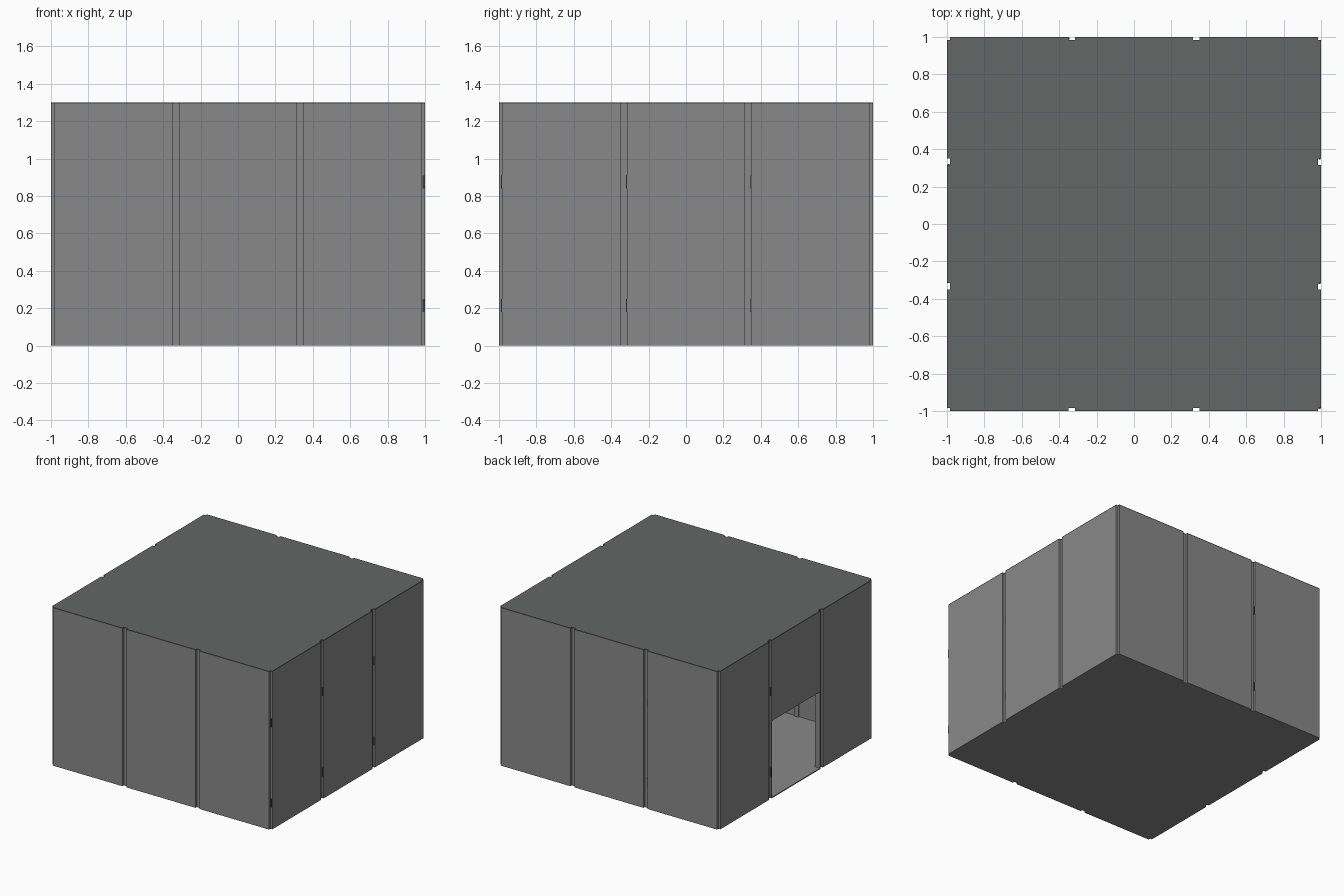
import bpy, bmesh, math
from mathutils import Matrix

if "Cube" in bpy.data.objects:
    bpy.data.objects.remove(bpy.data.objects["Cube"])

H = 1.30      # overall height
T = 0.008     # floor and roof plate thickness
D = 0.983     # bottom plane of the grooves between panels
IN = 0.965    # inner wall face
PANELS = [(-D, -0.35), (-0.315, 0.315), (0.35, D)]


def material(name, rgb):
    m = bpy.data.materials.new(name)
    m.diffuse_color = (*rgb, 1)
    m.use_nodes = True
    m.node_tree.nodes["Principled BSDF"].inputs["Base Color"].default_value = m.diffuse_color
    return m


WALL = material("wall grey", (0.25, 0.25, 0.25))
ROOF = material("roof dark grey", (0.122, 0.135, 0.132))
DARK = material("hinge dark grey", (0.05, 0.05, 0.05))


def finish(bm, name, mat):
    bmesh.ops.recalc_face_normals(bm, faces=bm.faces)
    me = bpy.data.meshes.new(name)
    bm.to_mesh(me)
    bm.free()
    me.materials.append(mat)
    ob = bpy.data.objects.new(name, me)
    bpy.context.collection.objects.link(ob)
    return ob


def boxes(name, items, mat, side=0):
    """Boxes given on the front wall, turned to wall number `side`."""
    bm = bmesh.new()
    for x0, x1, y0, y1, z0, z1 in items:
        m = (Matrix.Translation(((x0 + x1) / 2, (y0 + y1) / 2, (z0 + z1) / 2))
             @ Matrix.Diagonal((x1 - x0, y1 - y0, z1 - z0, 1)))
        bmesh.ops.create_cube(bm, size=1, matrix=m)
    bm.transform(Matrix.Rotation(side * math.pi / 2, 4, 'Z'))
    return finish(bm, name, mat)


def notched_plate(name, z, mat):
    """Square plate with notches following the grooves."""
    bm = bmesh.new()
    verts = []
    for k in range(4):
        rot = Matrix.Rotation(k * math.pi / 2, 3, 'Z')
        for a, b in PANELS:
            for x, y in ((a, -D), (a, -1), (b, -1), (b, -D)):
                if (x, y) == (D, -D):
                    continue  # shared with the next side
                v = bm.verts.new((x, y, z))
                v.co = rot @ v.co
                verts.append(v)
    f = bm.faces.new(verts)
    r = bmesh.ops.extrude_face_region(bm, geom=[f])
    for v in r["geom"]:
        if isinstance(v, bmesh.types.BMVert):
            v.co.z += T
    return finish(bm, name, mat)


notched_plate("floor", 0, WALL)
notched_plate("roof", H - T, ROOF)

SIDES = ["front", "right", "back", "left"]
for k, side in enumerate(SIDES):
    # wall panels, with the half-height opening in the left wall
    for i, (a, b) in enumerate(PANELS):
        items = [(a, b, -1, -IN, T, H - T)]
        if side == "left" and i == 1:
            items = [(a, b, -1, -IN, 0.635, H - T),
                     (a, a + 0.006, -1, -IN, T, 0.635),
                     (b - 0.006, b, -1, -IN, T, 0.635)]
        boxes(f"{side}_panel_{i + 1}", items, WALL, k)
    # posts behind the grooves
    posts = [(s * 0.3325 - 0.021, s * 0.3325 + 0.021, -D, -0.955, T, H - T)
             for s in (-1, 1)]
    posts.append((-D, -0.955, -D, -0.955, T, H - T))
    boxes(f"{side}_posts", posts, WALL, k)

# hinge plates in the grooves
for side, used in ((1, (0, 1, 2)), (2, (2,)), (3, (1,))):
    items = [(PANELS[i][0] - 0.005, PANELS[i][0], -0.998, -0.987, z, z + 0.07)
             for i in used for z in (0.18, 0.84)]
    boxes(f"{SIDES[side]}_hinges", items, DARK, side)
